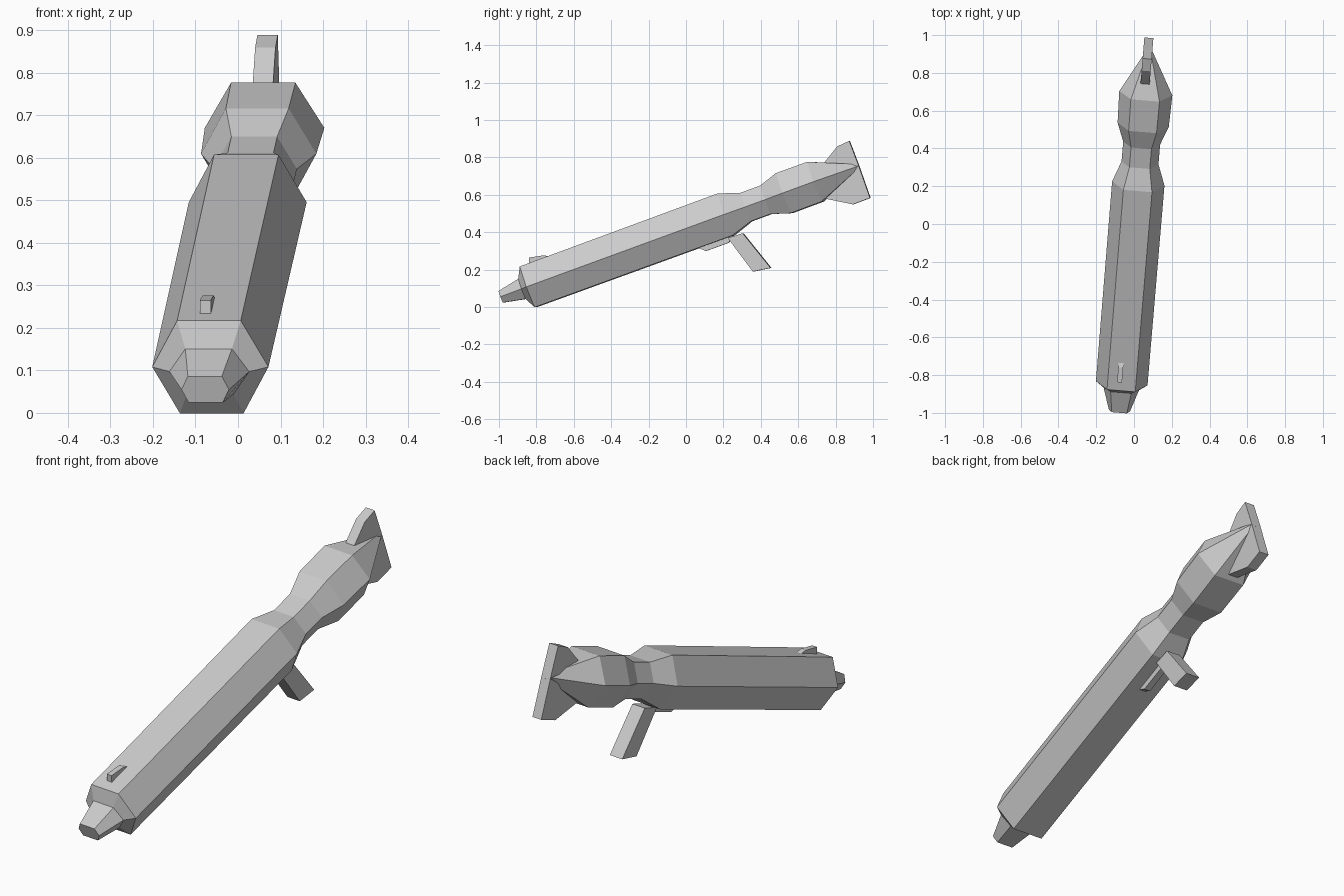
import bpy, bmesh
from mathutils import Vector, Matrix

if "Cube" in bpy.data.objects:
    bpy.data.objects.remove(bpy.data.objects["Cube"])

# Tilted launcher axis: local X = right, Y = along the tube, Z = tube's own up
axis = Vector((0.083, 1, 0.366)).normalized()
right = axis.cross(Vector((0, 0, 1))).normalized()
up = right.cross(axis)
FRAME = Matrix((right, axis, up)).transposed().to_4x4()
FRAME.translation = (-0.065, -0.843, 0.108)


def finish(name, bm):
    bmesh.ops.recalc_face_normals(bm, faces=bm.faces)
    bm.transform(FRAME)
    me = bpy.data.meshes.new(name)
    bm.to_mesh(me)
    bm.free()
    ob = bpy.data.objects.new(name, me)
    bpy.context.collection.objects.link(ob)
    return ob


def loft(name, rings):
    """Hexagonal rings: (position along axis, half width, half flat, half height)."""
    bm = bmesh.new()
    loops = []
    for s, w, f, h in rings:
        pts = [(w, 0), (f, h), (-f, h), (-w, 0), (-f, -h), (f, -h)]
        loops.append([bm.verts.new((x, s, z)) for x, z in pts])
    for a, b in zip(loops, loops[1:]):
        for i in range(6):
            j = (i + 1) % 6
            bm.faces.new((a[i], a[j], b[j], b[i]))
    bm.faces.new(loops[0])
    bm.faces.new(loops[-1])
    return finish(name, bm)


def plate(name, outline, width, offset=0.0):
    """Side outline (along axis, up) given thickness across the tube."""
    bm = bmesh.new()
    face = bm.faces.new([bm.verts.new((offset - width / 2, s, h)) for s, h in outline])
    out = bmesh.ops.extrude_face_region(bm, geom=[face])
    verts = [v for v in out["geom"] if isinstance(v, bmesh.types.BMVert)]
    bmesh.ops.translate(bm, verts=verts, vec=(width, 0, 0))
    return finish(name, bm)


# Main tube with nozzle, waist, bulge and pointed tail
loft("tube_body", [
    (-0.155, 0.056, 0.040, 0.033),
    (-0.032, 0.094, 0.055, 0.057),
    (0.0, 0.137, 0.075, 0.116),
    (1.130, 0.139, 0.076, 0.119),
    (1.246, 0.098, 0.054, 0.081),
    (1.358, 0.098, 0.054, 0.081),
    (1.462, 0.136, 0.074, 0.114),
    (1.640, 0.141, 0.076, 0.113),
    (1.888, 0.012, 0.006, 0.009),
])

# Small sight near the nozzle
plate("front_sight", [(0.046, 0.112), (0.057, 0.146), (0.135, 0.130), (0.160, 0.114)], 0.026, -0.012)

# Tail fins
plate("upper_fin", [(1.70, 0.06), (1.722, 0.081), (1.815, 0.137), (1.886, 0.143), (1.888, 0.0)], 0.048, -0.008)
plate("lower_fin", [(1.655, -0.08), (1.662, -0.105), (1.788, -0.183), (1.886, -0.182), (1.888, 0.0)], 0.048, -0.008)

# Trigger block and grip below the tube
plate("trigger_block", [(0.925, -0.112), (0.961, -0.147), (1.093, -0.147), (1.13, -0.112)], 0.03)
plate("grip", [(1.097, -0.122), (1.181, -0.126), (1.258, -0.351), (1.162, -0.337)], 0.068)
